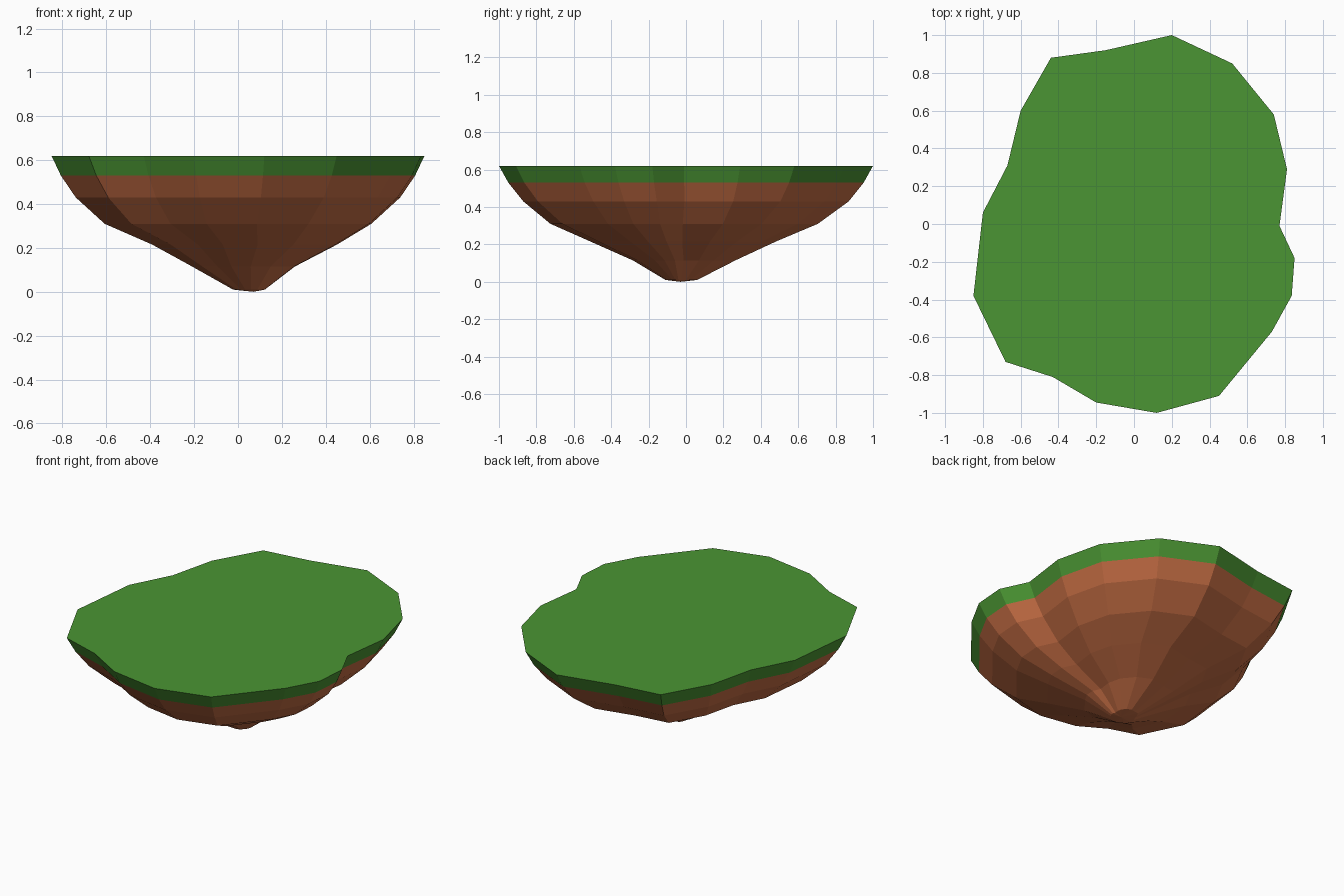
import bpy, bmesh

if "Cube" in bpy.data.objects:
    bpy.data.objects.remove(bpy.data.objects["Cube"])

# Island outline seen from above, counter-clockwise
OUTLINE = [(0.81, 0.29), (0.74, 0.58), (0.52, 0.85), (0.20, 1.0), (-0.15, 0.92),
           (-0.44, 0.88), (-0.60, 0.60), (-0.67, 0.31), (-0.80, 0.06), (-0.85, -0.38),
           (-0.68, -0.73), (-0.43, -0.81), (-0.20, -0.945), (0.12, -1.0), (0.45, -0.91),
           (0.73, -0.57), (0.835, -0.38), (0.85, -0.18), (0.77, -0.01)]


def material(name, color):
    mat = bpy.data.materials.new(name)
    mat.diffuse_color = (*color, 1)
    mat.use_nodes = True
    mat.node_tree.nodes["Principled BSDF"].inputs["Base Color"].default_value = mat.diffuse_color
    return mat


def stacked_rings(name, rings, mat, cap_top=False, tip=None):
    """Skin scaled copies of the outline; each ring is (z, scale, shift x, shift y)."""
    bm = bmesh.new()
    loops = [[bm.verts.new((x * s + dx, y * s + dy, z)) for x, y in OUTLINE]
             for z, s, dx, dy in rings]
    n = len(OUTLINE)
    for upper, lower in zip(loops, loops[1:]):
        for i in range(n):
            j = (i + 1) % n
            bm.faces.new((upper[i], lower[i], lower[j], upper[j]))
    if cap_top:
        bm.faces.new(loops[0])
    if tip:
        point = bm.verts.new(tip)
        for i in range(n):
            bm.faces.new((loops[-1][i], point, loops[-1][(i + 1) % n]))
    mesh = bpy.data.meshes.new(name)
    bm.to_mesh(mesh)
    bm.free()
    mesh.materials.append(mat)
    obj = bpy.data.objects.new(name, mesh)
    bpy.context.collection.objects.link(obj)
    return obj


# Flat grass cap with a sloping rim
stacked_rings("grass_top", [(0.62, 1, 0, 0), (0.53, 0.95, 0, 0)],
              material("grass", (0.07, 0.30, 0.033)), cap_top=True)

# Faceted earth tapering to a small blunt tip
stacked_rings("earth_underside",
              [(0.53, 0.95, 0, 0), (0.43, 0.87, 0, 0), (0.31, 0.715, 0, -0.01),
               (0.215, 0.495, 0.03, -0.015), (0.115, 0.275, 0.025, -0.01),
               (0.01, 0.085, 0.05, -0.025)],
              material("earth", (0.58, 0.16, 0.06)), tip=(0.07, -0.03, 0.0))
